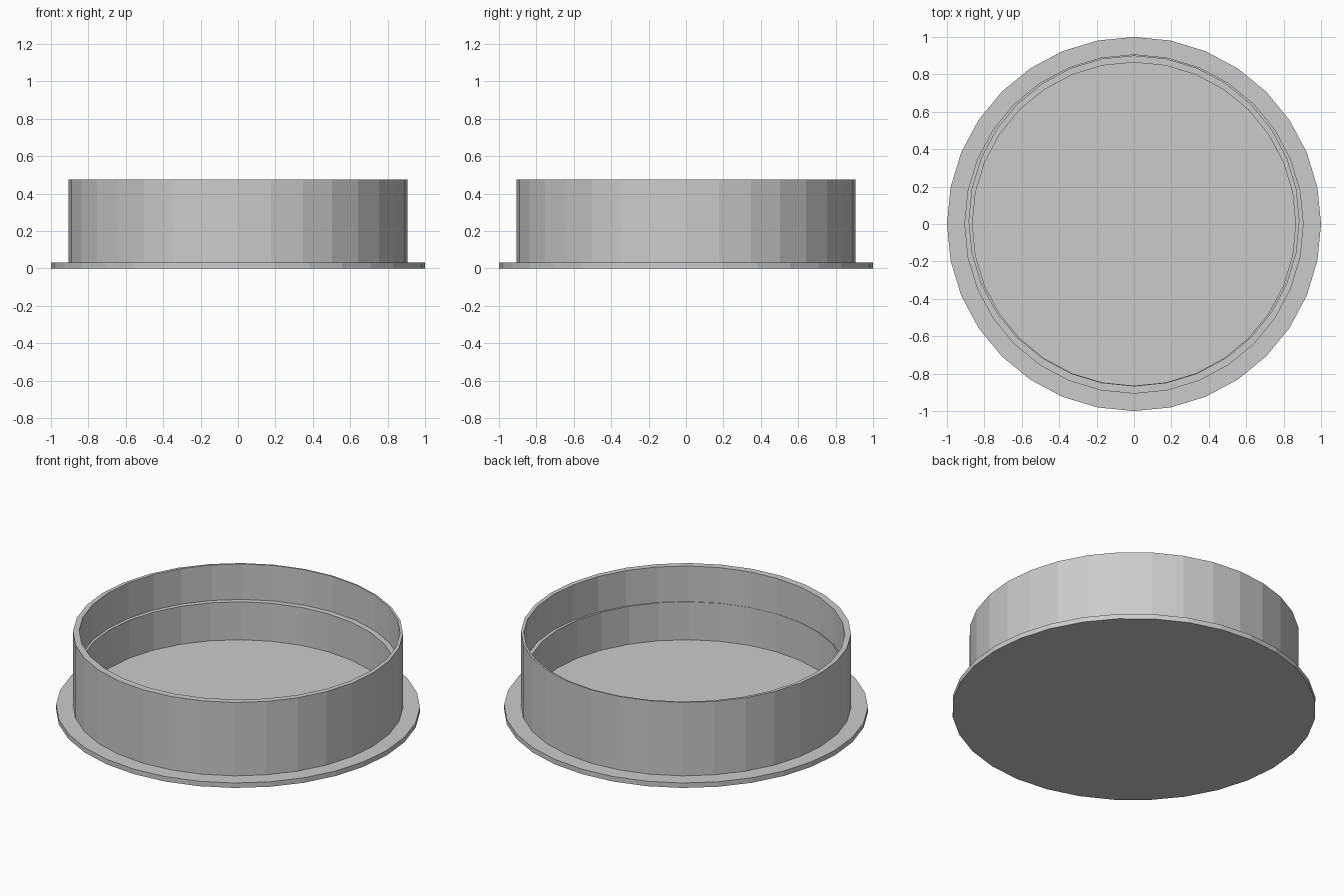
import bpy
import bmesh
from math import cos, sin, tau

cube = bpy.data.objects.get("Cube")
if cube:
    bpy.data.objects.remove(cube, do_unlink=True)

SIDES = 32
RECESS_SHIFT = 0.016  # upper recess sits slightly towards the back


def make_material(name, color):
    mat = bpy.data.materials.new(name)
    mat.use_nodes = True
    mat.diffuse_color = color
    mat.node_tree.nodes["Principled BSDF"].inputs["Base Color"].default_value = color
    return mat


def loft_rings(name, profile, mat):
    """Join rings given as (radius, z, y centre), capping the first and last."""
    bm = bmesh.new()
    rings = [[bm.verts.new((r * cos(tau * i / SIDES), cy + r * sin(tau * i / SIDES), z))
              for i in range(SIDES)] for r, z, cy in profile]
    for low, high in zip(rings, rings[1:]):
        for i in range(SIDES):
            j = (i + 1) % SIDES
            bm.faces.new((low[i], low[j], high[j], high[i]))
    bm.faces.new(rings[0][::-1])
    bm.faces.new(rings[-1])
    bmesh.ops.recalc_face_normals(bm, faces=bm.faces[:])
    mesh = bpy.data.meshes.new(name)
    bm.to_mesh(mesh)
    bm.free()
    mesh.materials.append(mat)
    obj = bpy.data.objects.new(name, mesh)
    bpy.context.collection.objects.link(obj)
    return obj


grey = make_material("light_grey", (0.6, 0.6, 0.6, 1.0))

# Flanged cup: flange, outer wall, rim, recess, ledge, inner wall and floor
loft_rings("flanged_cup", [
    (1.0, 0.0, 0.0),
    (1.0, 0.03, 0.0),
    (0.907, 0.03, 0.0),
    (0.907, 0.475, 0.0),
    (0.882, 0.475, RECESS_SHIFT),
    (0.882, 0.26, RECESS_SHIFT),
    (0.864, 0.26, 0.0),
    (0.864, 0.03, 0.0),
], grey)
